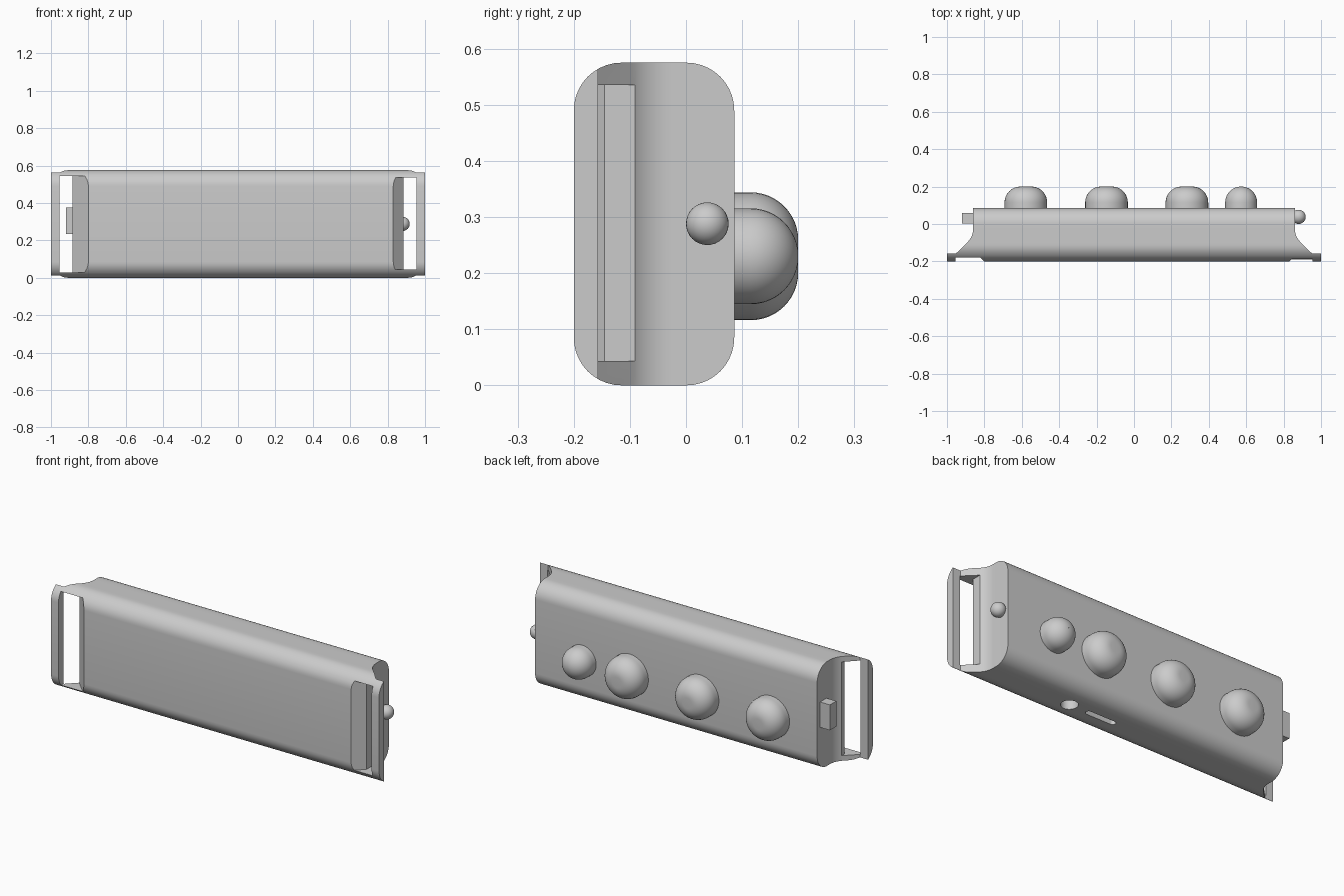
import bpy, bmesh
from math import sin, cos, pi
from mathutils import Matrix, Vector

if "Cube" in bpy.data.objects:
    bpy.data.objects.remove(bpy.data.objects["Cube"], do_unlink=True)

grey = bpy.data.materials.new("plain grey")
grey.use_nodes = True
colour = (0.6, 0.6, 0.6, 1)
grey.diffuse_color = colour
grey.node_tree.nodes["Principled BSDF"].inputs["Base Color"].default_value = colour

FRONT, BACK, HEIGHT, CORNER = -0.2, 0.086, 0.575, 0.085


def finish(bm, name):
    bmesh.ops.recalc_face_normals(bm, faces=bm.faces)
    mesh = bpy.data.meshes.new(name)
    bm.to_mesh(mesh)
    bm.free()
    mesh.materials.append(grey)
    obj = bpy.data.objects.new(name, mesh)
    bpy.context.collection.objects.link(obj)
    return obj


def extrude(points, direction, name):
    """Close a 3D outline and extrude it along a vector."""
    bm = bmesh.new()
    face = bm.faces.new([bm.verts.new(p) for p in points])
    result = bmesh.ops.extrude_face_region(bm, geom=[face])
    verts = [g for g in result["geom"] if isinstance(g, bmesh.types.BMVert)]
    bmesh.ops.translate(bm, verts=verts, vec=direction)
    return finish(bm, name)


def arc(cx, cy, radius, start, end, steps=10):
    angles = [start + (end - start) * i / steps for i in range(steps + 1)]
    return [(cx + radius * cos(a), cy + radius * sin(a)) for a in angles]


def activate(obj):
    bpy.ops.object.select_all(action="DESELECT")
    obj.select_set(True)
    bpy.context.view_layer.objects.active = obj


def smooth(obj):
    activate(obj)
    bpy.ops.object.shade_smooth_by_angle(angle=0.5)


def cut(obj, cutter, operation="DIFFERENCE"):
    activate(obj)
    mod = obj.modifiers.new("cut", "BOOLEAN")
    mod.operation, mod.solver, mod.object = operation, "EXACT", cutter
    bpy.ops.object.modifier_apply(modifier=mod.name)
    bpy.data.objects.remove(cutter, do_unlink=True)


# Body: rounded bar trimmed by a plan outline with flared end flanges
section = []
for i, (y, z) in enumerate([(BACK - CORNER, HEIGHT - CORNER), (FRONT + CORNER, HEIGHT - CORNER),
                            (FRONT + CORNER, CORNER), (BACK - CORNER, CORNER)]):
    section += arc(y, z, CORNER, i * pi / 2, (i + 1) * pi / 2)
body = extrude([(-1.1, y, z) for y, z in section], (2.2, 0, 0), "body")

end = [(0.86, 0.2)] + arc(0.96, -0.025, 0.1, pi, 1.25 * pi, 8)
end += [(0.951, -0.157), (1, -0.157), (1, -0.3)]
plan = end + [(-x, y) for x, y in reversed(end)]
cut(body, extrude([(x, y, -0.1) for x, y in plan], (0, 0, 0.8), "plan_cutter"), "INTERSECT")

# Strap slots through the flanges, each with a slanted inner wall
for side, bend, low, high in [(1, -0.145, 0.043, 0.535), (-1, -0.115, 0.028, 0.545)]:
    shape = [(0.885, 0), (0.955, 0), (0.955, -0.25), (0.885 - bend - 0.25, -0.25), (0.885, bend)]
    cut(body, extrude([(side * x, y, low) for x, y in shape], (0, 0, high - low), "slot_cutter"))

# Round port and long port in the underside
for x, half, radius in [(0.355, 0, 0.043), (0.16, 0.075, 0.016)]:
    shape = arc(x + half, -0.058, radius, -pi / 2, pi / 2, 12)
    shape += arc(x - half, -0.058, radius, pi / 2, 1.5 * pi, 12)
    if not half:
        shape = arc(x, -0.058, radius, 0, 2 * pi, 32)[:-1]
    cut(body, extrude([(px, py, -0.1) for px, py in shape], (0, 0, 0.2), "port_cutter"))
smooth(body)


# Domed buttons on the back, lathed around the y axis
def dome(name, x, radius, z=0.23, tip=0.2, fillet=0.085):
    rim = arc(radius - fillet, tip - fillet, fillet, 0, pi / 2, 12)
    profile = [(0, BACK - 0.02), (radius, BACK - 0.02)] + rim + [(0, tip)]
    bm = bmesh.new()
    verts = [bm.verts.new((r, y, 0)) for r, y in profile]
    edges = [bm.edges.new(pair) for pair in zip(verts, verts[1:])]
    bmesh.ops.spin(bm, geom=verts + edges, axis=(0, 1, 0), cent=(0, 0, 0),
                   angle=2 * pi, steps=40, use_duplicate=False)
    bmesh.ops.remove_doubles(bm, verts=bm.verts, dist=0.0005)
    bmesh.ops.translate(bm, verts=bm.verts, vec=(x, 0, z))
    smooth(finish(bm, name))


for i, x in enumerate([-0.578, -0.147, 0.283]):
    dome(f"large_button_{i + 1}", x, 0.114)
dome("small_button", 0.573, 0.0855)

# Ball knob on the left end
bm = bmesh.new()
bmesh.ops.create_uvsphere(bm, u_segments=32, v_segments=16, radius=0.038,
                          matrix=Matrix.Translation((0.88, 0.038, 0.288)))
smooth(finish(bm, "ball_knob"))

# Block switch on the right end
bm = bmesh.new()
bmesh.ops.create_cube(bm, size=1, matrix=Matrix.Translation((-0.88, 0.032, 0.305))
                      @ Matrix.Diagonal(Vector((0.08, 0.056, 0.14, 1))))
finish(bm, "block_switch")
